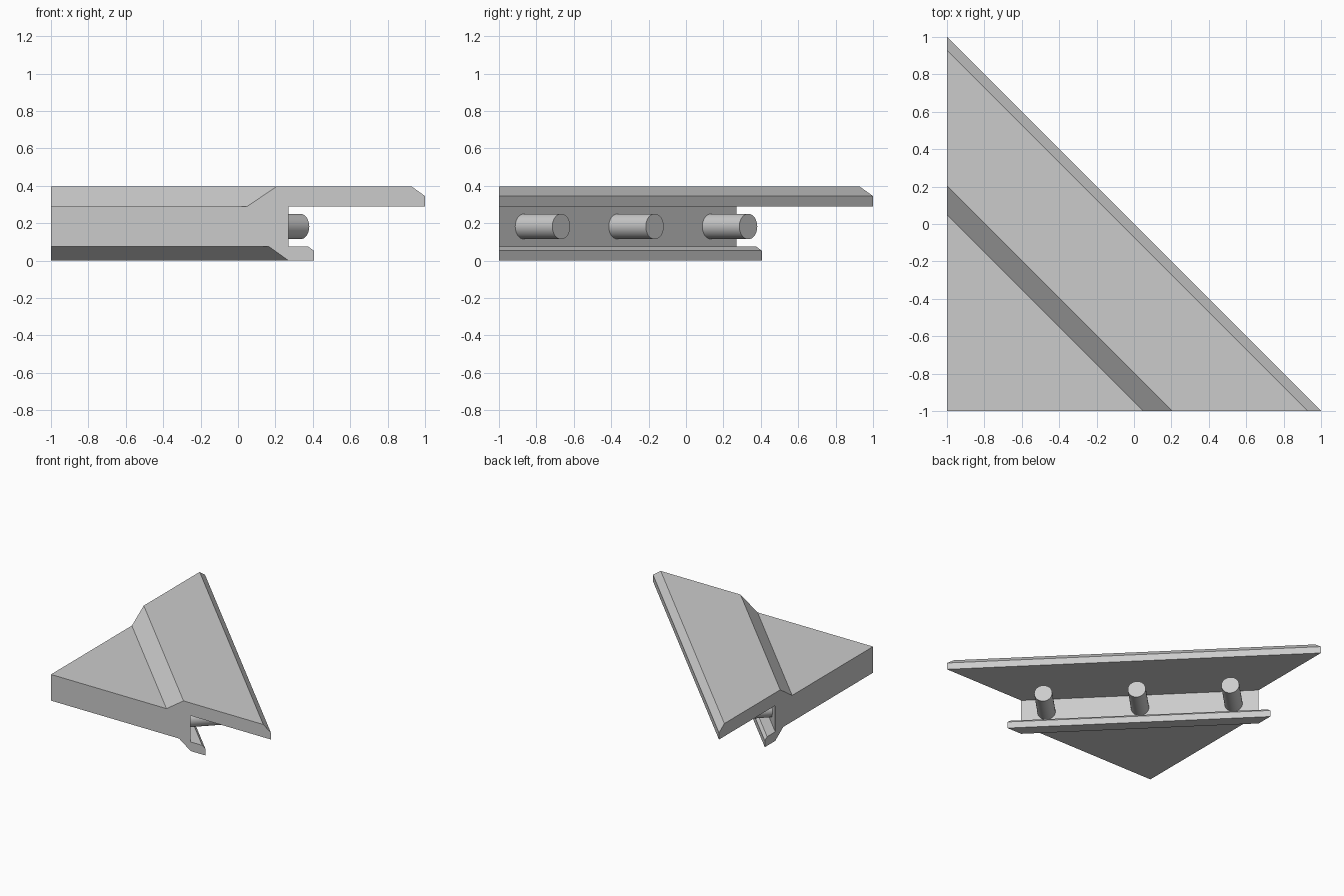
import bpy
import bmesh
import math
from mathutils import Matrix, Vector

cube = bpy.data.objects.get("Cube")
if cube:
    bpy.data.objects.remove(cube, do_unlink=True)

grey = bpy.data.materials.new("plain grey")
grey.use_nodes = True
colour = (0.6, 0.6, 0.6, 1)
grey.diffuse_color = colour
grey.node_tree.nodes["Principled BSDF"].inputs["Base Color"].default_value = colour


def add_object(name, bm):
    bmesh.ops.recalc_face_normals(bm, faces=bm.faces)
    mesh = bpy.data.meshes.new(name)
    bm.to_mesh(mesh)
    bm.free()
    mesh.materials.append(grey)
    obj = bpy.data.objects.new(name, mesh)
    bpy.context.collection.objects.link(obj)
    return obj


# Corner body: stepped moulding profile, mitred between the two side planes
TOP, LEDGE, LIP = 0.395, 0.29, 0.075
WALL = 0.27
profile = [
    (-1, LEDGE), (0.05, LEDGE), (0.205, TOP), (0.93, TOP), (1, 0.345), (1, LEDGE),
    (WALL, LEDGE), (WALL, LIP), (0.375, LIP), (0.405, 0.053), (0.405, 0),
    (WALL, 0), (0.165, LIP), (-1, LIP),
]
bm = bmesh.new()
front = [bm.verts.new((a, -1, z)) for a, z in profile]
side = [bm.verts.new((-1, a, z)) for a, z in profile]
bm.faces.new(front)
bm.faces.new(side[::-1])
for i in range(len(profile)):
    j = (i + 1) % len(profile)
    bm.faces.new((front[i], side[i], side[j], front[j]))
bmesh.ops.remove_doubles(bm, verts=bm.verts, dist=0.0001)
bmesh.ops.dissolve_degenerate(bm, edges=bm.edges, dist=0.0001)
add_object("corner_body", bm)

# Three round pegs standing out of the recessed wall
outward = Vector((1, 1, 0)).normalized()
length = 0.3
for name, shift in (("left_peg", 0.5), ("middle_peg", 0), ("right_peg", -0.5)):
    tip = Vector((-0.167 + shift, -0.167 - shift, 0.182))
    turn = outward.to_track_quat("Z", "Y").to_matrix().to_4x4()
    place = Matrix.Translation(tip - outward * length / 2) @ turn
    bm = bmesh.new()
    bmesh.ops.create_cone(bm, cap_ends=True, segments=32, radius1=0.068,
                          radius2=0.068, depth=length, matrix=place)
    peg = add_object(name, bm)
    bpy.ops.object.select_all(action="DESELECT")
    peg.select_set(True)
    bpy.context.view_layer.objects.active = peg
    bpy.ops.object.shade_smooth_by_angle(angle=math.radians(30))
